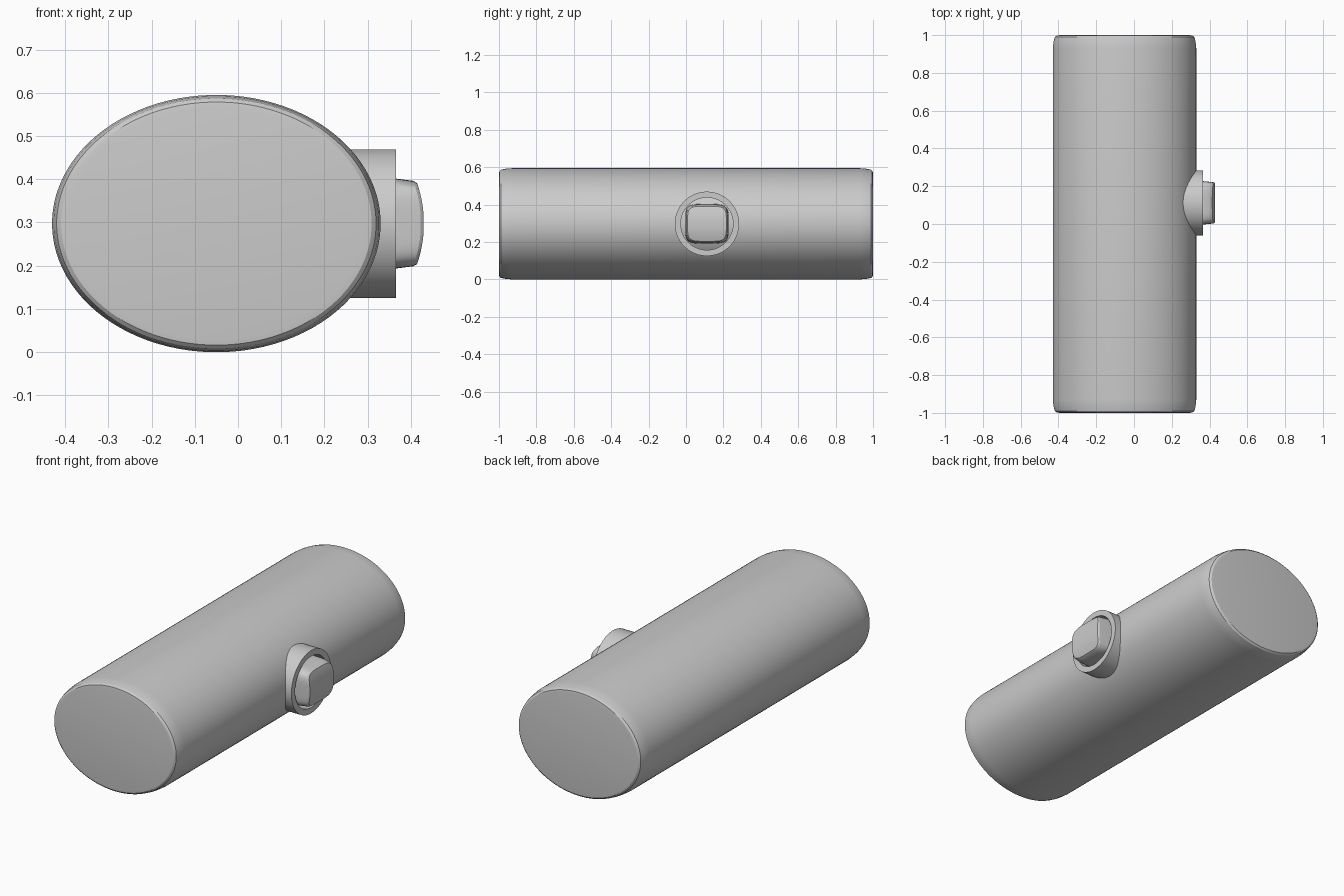
import bpy, bmesh
from math import cos, sin, pi, radians, copysign

if "Cube" in bpy.data.objects:
    bpy.data.objects.remove(bpy.data.objects["Cube"])

grey = bpy.data.materials.new("plain_grey")
grey.use_nodes = True
grey.diffuse_color = (0.6, 0.6, 0.6, 1)
grey.node_tree.nodes["Principled BSDF"].inputs["Base Color"].default_value = (0.6, 0.6, 0.6, 1)

CZ = 0.2975          # height of the long axis
KNOB_Y = 0.112       # position of the side knob along the body


def loop(n, fn):
    """Ring of n points, mirrored about the start direction."""
    return [fn(2 * pi * (i + 0.5) / n) for i in range(n)]


def loft(name, rings, caps=True, closed=False, angle=30):
    """Bridge rings of points; caps are strips joining mirrored points."""
    bm = bmesh.new()
    vs = [[bm.verts.new(p) for p in r] for r in rings]
    n = len(vs[0])
    pairs = list(zip(vs, vs[1:])) + ([(vs[-1], vs[0])] if closed else [])
    for a, b in pairs:
        for i in range(n):
            j = (i + 1) % n
            bm.faces.new((a[i], a[j], b[j], b[i]))
    if caps:
        for r in (vs[0], vs[-1]):
            for i in range(n // 2 - 1):
                bm.faces.new((r[i], r[i + 1], r[n - 2 - i], r[n - 1 - i]))
    bmesh.ops.recalc_face_normals(bm, faces=bm.faces)
    mesh = bpy.data.meshes.new(name)
    bm.to_mesh(mesh)
    bm.free()
    obj = bpy.data.objects.new(name, mesh)
    bpy.context.collection.objects.link(obj)
    mesh.materials.append(grey)
    bpy.ops.object.select_all(action="DESELECT")
    obj.select_set(True)
    bpy.context.view_layer.objects.active = obj
    bpy.ops.object.shade_smooth_by_angle(angle=radians(angle))
    return obj


# Oval body with softly rounded ends
end = [(1.0, 0.9), (0.998, 0.945), (0.99, 0.972), (0.965, 0.99), (0.93, 1.0)]
profile = [(-y, s) for y, s in end] + [(y, s) for y, s in reversed(end)]
loft("body", [loop(96, lambda t: (-0.05 + 0.38 * s * sin(t), y, CZ + CZ * s * cos(t)))
              for y, s in profile])

# Round collar, an open tube rising from the side
tube = [(0.2, 0.14), (0.2, 0.172), (0.365, 0.172), (0.365, 0.14)]
loft("collar", [loop(64, lambda t: (x, KNOB_Y + r * sin(t), CZ + r * cos(t)))
                for x, r in tube], caps=False, closed=True)


# Rounded square button with a face curved from top to bottom
def power(v):
    return copysign(abs(v) ** 0.42, v)


def button_ring(x, scale, bow):
    def point(t):
        dy, dz = 0.115 * scale * power(sin(t)), 0.104 * scale * power(cos(t))
        return (x - bow * dz * dz, KNOB_Y + dy, CZ + dz)
    return loop(64, point)


loft("button", [button_ring(0.28, 1.02, 0), button_ring(0.365, 1.0, 0),
                button_ring(0.423, 0.95, 1.8), button_ring(0.43, 0.9, 1.8)])
